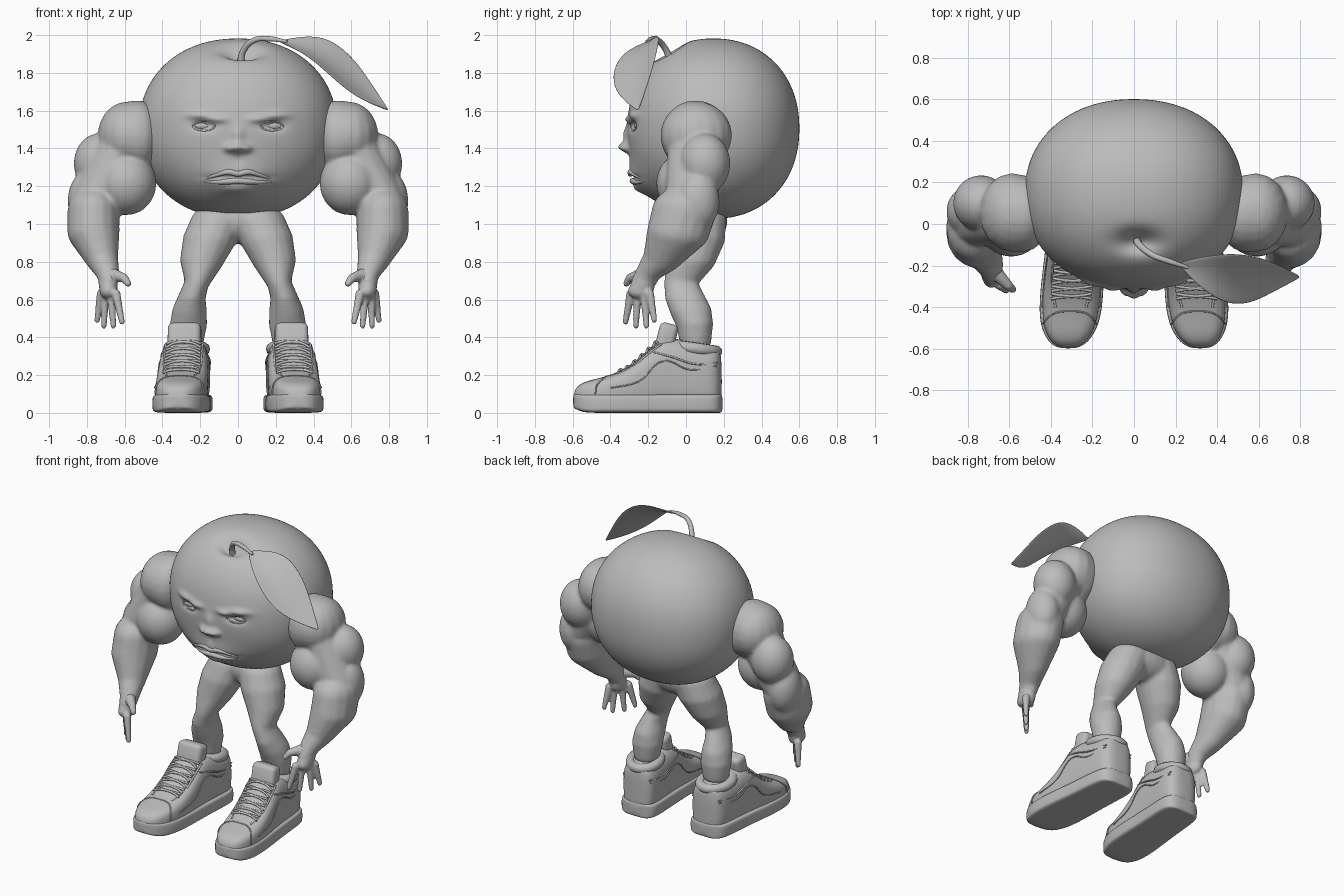
import bpy, bmesh
from math import sin, cos, pi, exp
from mathutils import Vector, Matrix

cube = bpy.data.objects.get("Cube")
if cube:
    bpy.data.objects.remove(cube)

clay = bpy.data.materials.new("clay_grey")
clay.use_nodes = True
clay.diffuse_color = (0.5, 0.5, 0.5, 1)
clay.node_tree.nodes["Principled BSDF"].inputs["Base Color"].default_value = clay.diffuse_color


def finish(name, bm, mirror=False):
    bmesh.ops.recalc_face_normals(bm, faces=bm.faces)
    mesh = bpy.data.meshes.new(name)
    bm.to_mesh(mesh)
    bm.free()
    mesh.materials.append(clay)
    mesh.shade_smooth()
    ob = bpy.data.objects.new(name, mesh)
    bpy.context.collection.objects.link(ob)
    if mirror:
        ob.modifiers.new("mirror", 'MIRROR').use_mirror_merge = False
    return ob


def ball(bm, centre, radii, u=24, v=16):
    m = Matrix.Translation(centre) @ Matrix.Diagonal((*radii, 1))
    return bmesh.ops.create_uvsphere(bm, u_segments=u, v_segments=v, radius=1, matrix=m)["verts"]


def chain(bm, *keys, steps=9):
    """Run of balls between keys of x, y, z, rx, ry, rz."""
    for a, b in zip(keys, keys[1:]):
        for i in range(steps + 1):
            t = i / steps
            k = [p + (q - p) * t for p, q in zip(a, b)]
            ball(bm, k[:3], k[3:], 16, 12)


def fuse(name, bm, voxel, smooth):
    ob = finish(name, bm)
    r = ob.modifiers.new("fuse", 'REMESH')
    r.mode, r.voxel_size, r.use_smooth_shade = 'VOXEL', voxel, True
    s = ob.modifiers.new("soften", 'SMOOTH')
    s.factor, s.iterations = 0.5, smooth
    ob.modifiers.new("mirror", 'MIRROR').use_mirror_merge = False


def tube(name, pts, r, radii=None, closed=False, mirror=False, warp=None):
    cu = bpy.data.curves.new(name, 'CURVE')
    cu.dimensions, cu.bevel_depth, cu.bevel_resolution = '3D', r, 3
    cu.resolution_u, cu.use_fill_caps = 6, True
    sp = cu.splines.new('BEZIER')
    sp.bezier_points.add(len(pts) - 1)
    sp.use_cyclic_u = closed
    for i, (bp, p) in enumerate(zip(sp.bezier_points, pts)):
        bp.co = p
        bp.handle_left_type = bp.handle_right_type = 'AUTO'
        bp.radius = radii[i] if radii else 1
    tmp = bpy.data.objects.new(name + "_path", cu)
    bpy.context.collection.objects.link(tmp)
    bpy.context.view_layer.update()
    mesh = bpy.data.meshes.new_from_object(tmp.evaluated_get(bpy.context.evaluated_depsgraph_get()))
    bpy.data.objects.remove(tmp)
    bm = bmesh.new()
    bm.from_mesh(mesh)
    bpy.data.meshes.remove(mesh)
    if warp:
        warp(bm)
    finish(name, bm, mirror)


# Fruit body with sculpted face: bumps are x, z, width, height, push
N = 2.15
CY, CZ, RX, RY, RZ = 0.145, 1.505, 0.525, 0.455, 0.477
BUMPS = [(0, 1.22, 0.19, 0.1, 0.05), (0, 1.405, 0.045, 0.028, 0.05), (0, 1.47, 0.03, 0.05, 0.022),
         (0.05, 1.4, 0.022, 0.018, 0.025), (0.11, 1.555, 0.05, 0.02, 0.02),
         (0.21, 1.575, 0.06, 0.02, 0.02), (0.18, 1.52, 0.055, 0.026, -0.025),
         (0, 1.248, 0.13, 0.012, -0.02), (0, 1.18, 0.07, 0.025, 0.02), (0, 1.34, 0.02, 0.03, -0.006)]


def push(x, z):
    return sum(a * sum(exp(-((x - s * bx) / w) ** 2 - ((z - bz) / h) ** 2)
                       for s in ((1, -1) if bx else (1,))) for bx, bz, w, h, a in BUMPS)


def face_y(x, z):
    depth = max(0, 1 - abs(x / RX) ** N - abs((z - CZ) / RZ) ** N) ** (1 / N)
    return CY - RY * depth - push(x, z)


bm = bmesh.new()
for v in ball(bm, (0, 0, 0), (1, 1, 1), 220, 170):
    c = v.co / sum(abs(k) ** N for k in v.co) ** (1 / N)
    x, y, z = c.x * RX, CY + c.y * RY, CZ + c.z * RZ
    if c.y < 0:
        y -= push(x, z)
    if c.z > 0:
        z -= 0.07 * exp(-((x - 0.02) / 0.1) ** 2 - ((y + 0.085) / 0.055) ** 2)
    v.co = (x, y, z)
finish("fruit_body", bm)

# Eyes and eyelids
ey = face_y(0.18, 1.52)
bm = bmesh.new()
ball(bm, (0.18, ey + 0.012, 1.52), (0.055, 0.022, 0.023))
finish("eye", bm, True)
ring = [(0.18 + 0.058 * cos(k * pi / 6), 1.52 + 0.026 * sin(k * pi / 6)) for k in range(12)]
tube("eyelid", [(x, face_y(x, z) + 0.002, z) for x, z in ring], 0.005, closed=True, mirror=True)

# Lips
for name, zs, r in (("upper_lip", (1.238, 1.258, 1.275, 1.266), 0.016),
                    ("lower_lip", (1.225, 1.222, 1.225, 1.228), 0.016)):
    half = list(zip((0.18, 0.12, 0.05, 0), zs))
    line = [(-x, z) for x, z in half[:-1]] + half[::-1]
    tube(name, [(x, face_y(x, z) + 0.004, z) for x, z in line], r, (0.25, 0.7, 1, 1, 1, 0.7, 0.25))

# Stem and leaf
tube("stem", [(0.015, -0.075, 1.83), (0.025, -0.1, 1.91), (0.09, -0.15, 1.975), (0.17, -0.18, 1.98),
              (0.26, -0.21, 1.965)], 0.02, (1.1, 0.85, 0.75, 0.7, 0.4))
back = [(0.22, -0.19, 1.975), (0.3, -0.165, 1.99), (0.39, -0.15, 2.002), (0.5, -0.142, 1.982),
        (0.62, -0.165, 1.88), (0.71, -0.205, 1.745), (0.8, -0.255, 1.605)]
front = [(0.22, -0.2, 1.97), (0.29, -0.28, 1.94), (0.38, -0.355, 1.89), (0.48, -0.395, 1.8),
         (0.58, -0.38, 1.71), (0.68, -0.325, 1.65), (0.8, -0.26, 1.605)]
bm = bmesh.new()
rows = []
for a, b in zip(back, front):
    a, b = Vector(a), Vector(b)
    sag = Vector((-0.2, 0.1, -0.35)) * (a - b).length * 0.85
    rows.append([bm.verts.new(a.lerp(b, t) + sag * t * (1 - t)) for t in (0, 0.25, 0.5, 0.75, 1)])
for r, s in zip(rows, rows[1:]):
    for j in range(4):
        bm.faces.new((r[j], r[j + 1], s[j + 1], s[j]))
leaf = finish("leaf", bm)
leaf.modifiers.new("thickness", 'SOLIDIFY').thickness = 0.01
leaf.modifiers.new("round", 'SUBSURF').levels = 2

# Muscular arms
bm = bmesh.new()
chain(bm, (0.53, 0.05, 1.465, 0.13, 0.185, 0.19), (0.585, 0.055, 1.47, 0.158, 0.19, 0.178))
ball(bm, (0.59, 0.0, 1.215), (0.158, 0.158, 0.168))
ball(bm, (0.735, 0.1, 1.32), (0.135, 0.135, 0.16))
chain(bm, (0.62, 0.05, 1.4, 0.13, 0.15, 0.12), (0.75, 0.03, 1.15, 0.125, 0.14, 0.12))
ball(bm, (0.8, 0.06, 1.12), (0.102, 0.118, 0.16))
chain(bm, (0.765, -0.01, 1.07, 0.138, 0.172, 0.13), (0.765, -0.04, 0.96, 0.139, 0.168, 0.12),
      (0.722, -0.125, 0.82, 0.088, 0.103, 0.08), (0.69, -0.2, 0.74, 0.063, 0.07, 0.05),
      (0.685, -0.225, 0.69, 0.05, 0.068, 0.05))
fuse("arm", bm, 0.011, 9)

# Hands with four fingers and a thumb
bm = bmesh.new()
chain(bm, (0.69, -0.21, 0.73, 0.055, 0.06, 0.05), (0.685, -0.24, 0.645, 0.048, 0.068, 0.045))
for tx, ty, tz in ((0.615, -0.32, 0.475), (0.66, -0.265, 0.455), (0.71, -0.21, 0.455), (0.745, -0.168, 0.485)):
    root = (0.685 + (tx - 0.68) * 0.6, -0.24 + (ty + 0.24) * 0.65, 0.63)
    chain(bm, (*root, 0.025, 0.025, 0.025), (tx, ty, tz + 0.01, 0.016, 0.016, 0.02))
chain(bm, (0.66, -0.24, 0.73, 0.035, 0.035, 0.035), (0.605, -0.295, 0.715, 0.024, 0.024, 0.024),
      (0.582, -0.315, 0.685, 0.018, 0.018, 0.018))
fuse("hand", bm, 0.008, 3)

# Legs and hips
bm = bmesh.new()
ball(bm, (0, 0.09, 1.02), (0.24, 0.13, 0.125))
chain(bm, (0.11, 0.08, 1.02, 0.14, 0.135, 0.08), (0.15, 0.06, 0.92, 0.143, 0.148, 0.09),
      (0.19, 0.03, 0.81, 0.118, 0.13, 0.08), (0.217, -0.03, 0.69, 0.064, 0.088, 0.06),
      (0.245, -0.005, 0.61, 0.074, 0.108, 0.05), (0.257, 0.025, 0.54, 0.092, 0.112, 0.06),
      (0.262, 0.045, 0.47, 0.1, 0.1, 0.05), (0.265, 0.05, 0.38, 0.085, 0.085, 0.06))
fuse("leg", bm, 0.012, 6)

# High-top shoes: sections are y, half width, top height
UPPER = [(-0.595, 0.025, 0.1), (-0.583, 0.065, 0.135), (-0.545, 0.1, 0.163), (-0.48, 0.128, 0.18),
         (-0.4, 0.138, 0.2), (-0.3, 0.138, 0.245), (-0.2, 0.133, 0.335), (-0.14, 0.13, 0.39),
         (-0.06, 0.128, 0.4), (0.04, 0.126, 0.37), (0.13, 0.122, 0.36), (0.17, 0.1, 0.35),
         (0.19, 0.05, 0.31)]


def place(bm):
    for v in bm.verts:
        v.co.x += 0.276 - 0.07 * v.co.y


def bend(k, p):
    return (1 if k > 0 else -1) * abs(k) ** p


def section(hw, low, high, a, p):
    return hw * bend(cos(a), p), low + (high - low) * (0.5 + 0.5 * bend(sin(a), p))


def loft(name, sections, p, count=24):
    bm = bmesh.new()
    rings = []
    for y, hw, low, high in sections:
        pts = [section(hw, low, high, 2 * pi * k / count, p) for k in range(count)]
        rings.append([bm.verts.new((x, y, z)) for x, z in pts])
    for r, s in zip(rings, rings[1:]):
        for k in range(count):
            bm.faces.new((r[k], r[k - 1], s[k - 1], s[k]))
    bm.faces.new(rings[0])
    bm.faces.new(rings[-1])
    place(bm)
    finish(name, bm, True).modifiers.new("round", 'SUBSURF').levels = 2


loft("shoe_upper", [(y, hw, 0.02, top) for y, hw, top in UPPER], 0.62)
loft("shoe_sole", [(y * 1.01 + 0.003, hw * 1.07 + 0.004, max(0, -0.54 - y) * 0.5, 0.1)
                   for y, hw, top in UPPER], 0.32)


def on_shoe(y, a):
    for s, t in zip(UPPER, UPPER[1:]):
        if s[0] <= y <= t[0]:
            f = (y - s[0]) / (t[0] - s[0])
            x, z = section(s[1] + (t[1] - s[1]) * f, 0.02, s[2] + (t[2] - s[2]) * f, a, 0.62)
            return x, y, z


def trace(name, path, r):
    tube(name, [on_shoe(y, a) for y, a in path], r, mirror=True, warp=place)


# Seams, toe cap edge and side panels
trace("toe_cap_edge", [(-0.42 - 0.06 * cos(a) ** 2, a) for a in [k * pi / 10 for k in range(11)]], 0.004)
for side in (0, 1):
    flip = lambda path: [(y, pi - a if side else a) for y, a in path]
    trace("eyelet_edge", flip([(-0.4, 1.2), (-0.3, 1.0), (-0.2, 0.9), (-0.13, 0.9)]), 0.006)
    trace("side_panel_seam", flip([(-0.4, 0.1), (-0.25, 0.02), (-0.12, 0.2), (0.02, 0.06), (0.16, 0.2)]), 0.004)
    trace("ankle_strap_edge", flip([(-0.17, 0.7), (-0.08, 0.3), (0.05, 0.2), (0.165, 0.3)]), 0.005)

# Laces
for i in range(6):
    y = -0.36 + i * 0.037
    for side in (1, -1):
        spots = [on_shoe(y + 0.025 * (t + 1) / 2, pi / 2 - side * t * 0.6) for t in (-1, -0.5, 0, 0.5, 1)]
        tube("lace", [(x, sy, z + 0.006) for x, sy, z in spots], 0.007, mirror=True, warp=place)

# Padded collar and tongue
tube("shoe_collar", [(0.092 * cos(k * pi / 6), 0.055 + 0.105 * sin(k * pi / 6), 0.34 - 0.015 * sin(k * pi / 6))
                     for k in range(12)], 0.032, closed=True, mirror=True, warp=place)
bm = bmesh.new()
tilt = Matrix.Translation((0, -0.105, 0.39)) @ Matrix.Rotation(-0.25, 4, 'X')
bmesh.ops.create_cube(bm, size=1, matrix=tilt @ Matrix.Diagonal((0.175, 0.1, 0.17, 1)))
bmesh.ops.bevel(bm, geom=bm.edges[:], offset=0.03, segments=4, affect='EDGES', profile=0.5)
place(bm)
finish("shoe_tongue", bm, True)
